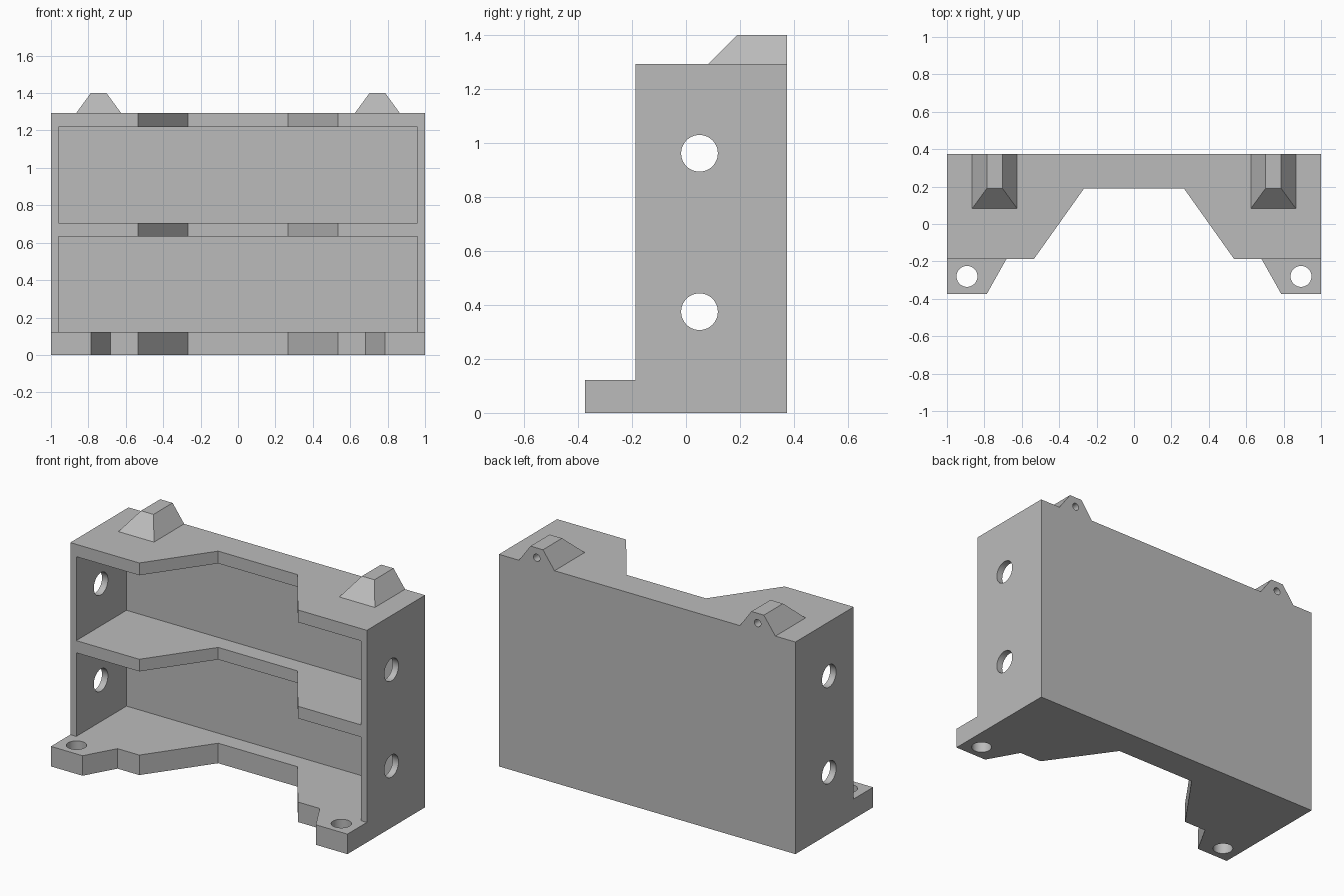
import bpy
import bmesh
from math import radians
from mathutils import Matrix

old = bpy.data.objects.get("Cube")
if old:
    bpy.data.objects.remove(old)

grey = bpy.data.materials.new("plain grey")
grey.use_nodes = True
colour = (0.5, 0.5, 0.5, 1)
grey.diffuse_color = colour
grey.node_tree.nodes["Principled BSDF"].inputs["Base Color"].default_value = colour

BACK, FRONT, TAB_FRONT = 0.374, -0.187, -0.374
NOTCH = 0.19          # depth of the front cut-out
INNER_BACK = 0.297    # inside of the back wall
BASE, TOP = 0.122, 1.293
LUG_X, LUG_TOP = 0.745, 1.4


def finish(name, bm):
    bmesh.ops.recalc_face_normals(bm, faces=bm.faces)
    mesh = bpy.data.meshes.new(name)
    bm.to_mesh(mesh)
    bm.free()
    mesh.materials.append(grey)
    obj = bpy.data.objects.new(name, mesh)
    bpy.context.collection.objects.link(obj)
    return obj


def mirrored_prism(name, half, z0, z1):
    """Extrude a plan outline given by its +x half, back to front."""
    outline = half + [(-x, y) for x, y in reversed(half)]
    bm = bmesh.new()
    face = bm.faces.new([bm.verts.new((x, y, z0)) for x, y in outline])
    ext = bmesh.ops.extrude_face_region(bm, geom=[face])
    verts = [v for v in ext["geom"] if isinstance(v, bmesh.types.BMVert)]
    bmesh.ops.translate(bm, verts=verts, vec=(0, 0, z1 - z0))
    return finish(name, bm)


def box(name, x, y0, y1, z0, z1):
    half = [(x, y1), (x, y0)]
    return mirrored_prism(name, half, z0, z1)


def rod(name, centre, radius, length, axis):
    rot = {"X": Matrix.Rotation(radians(90), 4, "Y"),
           "Y": Matrix.Rotation(radians(90), 4, "X"),
           "Z": Matrix.Identity(4)}[axis]
    bm = bmesh.new()
    bmesh.ops.create_cone(bm, cap_ends=True, segments=48, radius1=radius,
                          radius2=radius, depth=length,
                          matrix=Matrix.Translation(centre) @ rot)
    return finish(name, bm)


def combine(obj, tool, operation="DIFFERENCE"):
    mod = obj.modifiers.new(operation.lower(), "BOOLEAN")
    mod.operation, mod.solver, mod.object = operation, "EXACT", tool
    bpy.context.view_layer.objects.active = obj
    bpy.ops.object.modifier_apply(modifier=mod.name)
    bpy.data.objects.remove(tool)


def shade(obj):
    bpy.ops.object.select_all(action="DESELECT")
    obj.select_set(True)
    bpy.context.view_layer.objects.active = obj
    bpy.ops.object.shade_smooth_by_angle(angle=radians(30))


# Housing: notched block, hollowed into two bays from the front
notch = [(0.535, FRONT), (0.267, NOTCH)]
housing = mirrored_prism("housing", [(1, BACK), (1, FRONT)] + notch, 0, TOP)
for z0, z1 in ((BASE, 0.632), (0.706, 1.218)):
    combine(housing, box("bay_cutter", 0.96, -0.6, INNER_BACK, z0, z1))

# Base plate with the two mounting tabs
tabs = [(1, BACK), (1, TAB_FRONT), (0.787, TAB_FRONT), (0.682, FRONT)]
combine(housing, mirrored_prism("base_plate", tabs + notch, 0, BASE), "UNION")

# Round holes through the side walls and the tabs
for z in (0.375, 0.962):
    combine(housing, rod("side_hole", (0, 0.05, z), 0.068, 3, "X"))
for side in (-1, 1):
    combine(housing, rod("tab_hole", (side * 0.893, -0.28, 0), 0.056, 0.5, "Z"))
shade(housing)

# Tapered lugs on top, each with a blind hole in the back
for name, side in (("left_lug", 1), ("right_lug", -1)):
    bm = bmesh.new()
    bmesh.ops.create_cube(bm, size=2)
    for v in bm.verts:
        high = v.co.z > 0
        front = 0.19 if high else 0.083
        v.co = (side * LUG_X + v.co.x * (0.042 if high else 0.12),
                front if v.co.y < 0 else BACK,
                LUG_TOP if high else TOP)
    lug = finish(name, bm)
    combine(lug, rod("lug_hole", (side * LUG_X, BACK, 1.34), 0.022, 0.3, "Y"))
    shade(lug)
